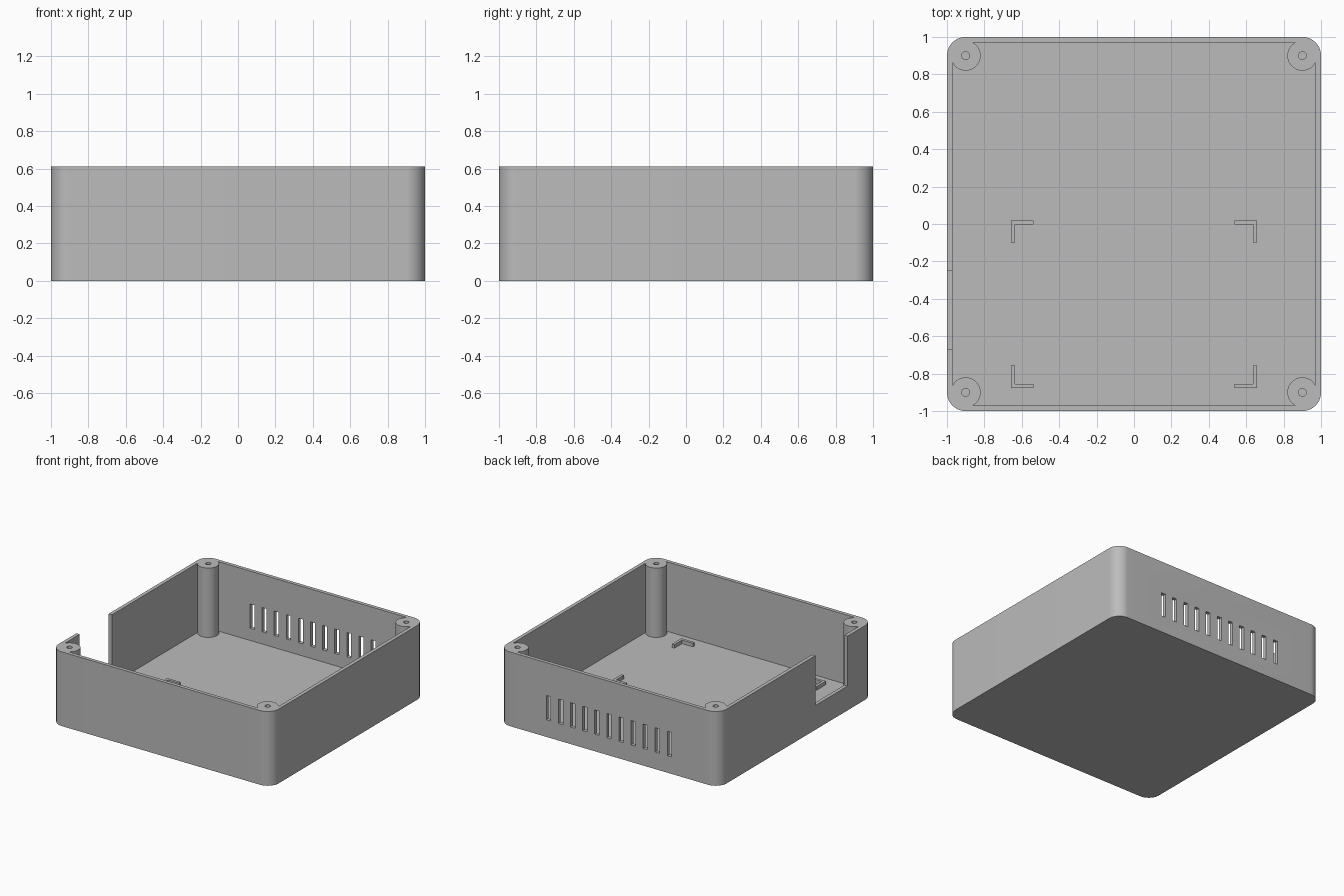
import bpy, bmesh
from math import cos, sin, pi, radians

HEIGHT, FLOOR, WALL, CORNER = 0.61, 0.04, 0.03, 0.1
POST = 0.9            # distance of screw posts from the centre lines

if "Cube" in bpy.data.objects:
    bpy.data.objects.remove(bpy.data.objects["Cube"])

grey = bpy.data.materials.new("case grey")
grey.use_nodes = True
colour = (0.5, 0.5, 0.5, 1)
grey.diffuse_color = colour
grey.node_tree.nodes["Principled BSDF"].inputs["Base Color"].default_value = colour


def add_prism(bm, outline, z0, z1):
    """Extrude a counter-clockwise outline from z0 up to z1."""
    face = bm.faces.new([bm.verts.new((x, y, z0)) for x, y in outline])
    top = bmesh.ops.extrude_face_region(bm, geom=[face])["geom"]
    verts = [v for v in top if isinstance(v, bmesh.types.BMVert)]
    bmesh.ops.translate(bm, verts=verts, vec=(0, 0, z1 - z0))


def make_object(name, prisms):
    bm = bmesh.new()
    for outline, z0, z1 in prisms:
        add_prism(bm, outline, z0, z1)
    bmesh.ops.recalc_face_normals(bm, faces=bm.faces)
    mesh = bpy.data.meshes.new(name)
    bm.to_mesh(mesh)
    bm.free()
    mesh.materials.append(grey)
    obj = bpy.data.objects.new(name, mesh)
    bpy.context.collection.objects.link(obj)
    return obj


def rect(x0, x1, y0, y1):
    return [(x0, y0), (x1, y0), (x1, y1), (x0, y1)]


def circle(x, y, r, n):
    return [(x + r * cos(2 * pi * i / n), y + r * sin(2 * pi * i / n)) for i in range(n)]


def rounded_square(half, r, n=16):
    c = half - r
    points = []
    for k, (sx, sy) in enumerate([(1, 1), (-1, 1), (-1, -1), (1, -1)]):
        for i in range(n + 1):
            a = pi / 2 * (k + i / n)
            points.append((sx * c + r * cos(a), sy * c + r * sin(a)))
    return points


def combine(target, tool, operation):
    tool.hide_render = True
    mod = target.modifiers.new(tool.name, "BOOLEAN")
    mod.operation, mod.solver, mod.object = operation, "EXACT", tool
    bpy.context.view_layer.objects.active = target
    bpy.ops.object.modifier_apply(modifier=mod.name)
    bpy.data.objects.remove(tool)


corners = [(x, y) for x in (-POST, POST) for y in (-POST, POST)]

# Open-topped tray with rounded vertical corners
case = make_object("case_shell", [(rounded_square(1, CORNER), 0, HEIGHT)])
combine(case, make_object("cavity_cutter", [
    (rounded_square(1 - WALL, CORNER - WALL), FLOOR, HEIGHT + 0.1)]), "DIFFERENCE")

# Corner screw posts with holes
combine(case, make_object("screw_posts", [
    (circle(x, y, 0.08, 48), FLOOR / 2, HEIGHT) for x, y in corners]), "UNION")
combine(case, make_object("screw_hole_cutter", [
    (circle(x, y, 0.021, 24), FLOOR, HEIGHT + 0.1) for x, y in corners]), "DIFFERENCE")

# Row of ventilation slots in the back wall
slots = [rect(0.11 * i - 0.02, 0.11 * i + 0.02, 0.9, 1.1) for i in range(-5, 6)]
combine(case, make_object("vent_cutter", [(s, 0.14, 0.34) for s in slots]), "DIFFERENCE")

# Open notch in the right-hand wall
combine(case, make_object("notch_cutter", [
    (rect(-1.1, -0.94, -0.67, -0.25), 0.2, HEIGHT + 0.1)]), "DIFFERENCE")

bpy.ops.object.select_all(action="DESELECT")
case.select_set(True)
bpy.context.view_layer.objects.active = case
bpy.ops.object.shade_smooth_by_angle(angle=radians(30))

# L-shaped board locators on the floor
ARM, THICK = 0.12, 0.022
for side, sx in (("left", 1), ("right", -1)):
    for end, y, sy in (("back", 0.02, 1), ("front", -0.877, -1)):
        ell = [(0, 0), (ARM, 0), (ARM, THICK), (THICK, THICK), (THICK, ARM), (0, ARM)]
        outline = [(sx * (0.657 - u), y - sy * v) for u, v in ell]
        make_object(f"board_locator_{end}_{side}", [(outline, FLOOR, FLOOR + 0.03)])
